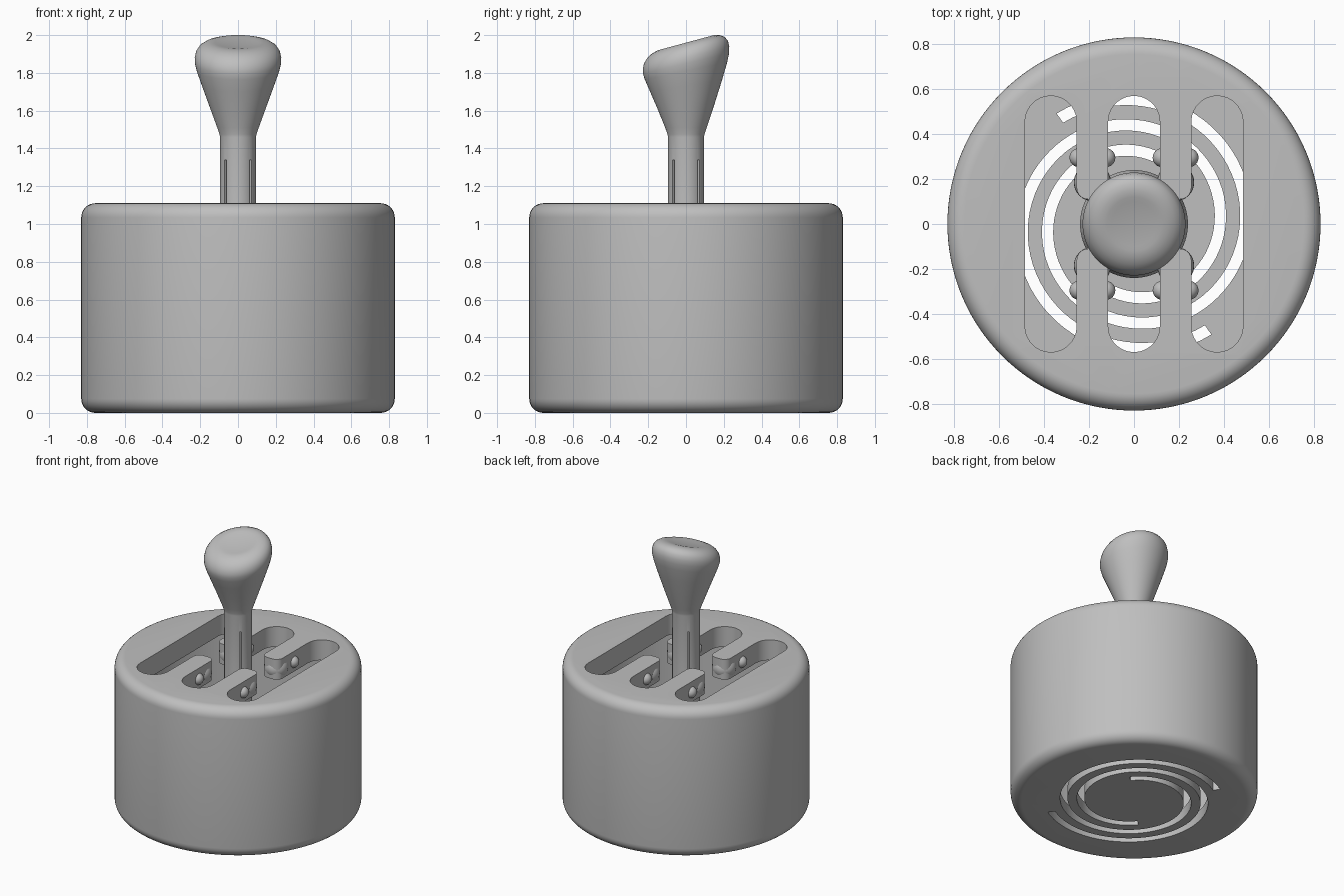
import bpy, bmesh, math
from mathutils import Matrix, Vector

cube = bpy.data.objects.get("Cube")
if cube:
    bpy.data.objects.remove(cube, do_unlink=True)

grey = bpy.data.materials.new("plain_grey")
grey.use_nodes = True
GREY = (0.52, 0.52, 0.52, 1)
grey.diffuse_color = GREY
grey.node_tree.nodes["Principled BSDF"].inputs["Base Color"].default_value = GREY

HEIGHT, RADIUS, FILLET = 1.11, 0.83, 0.075
FLOOR, LID = 0.08, 0.15


def make(name, bm):
    bmesh.ops.recalc_face_normals(bm, faces=bm.faces)
    mesh = bpy.data.meshes.new(name)
    bm.to_mesh(mesh)
    bm.free()
    mesh.materials.append(grey)
    ob = bpy.data.objects.new(name, mesh)
    bpy.context.collection.objects.link(ob)
    return ob


def smooth(ob):
    bpy.ops.object.select_all(action='DESELECT')
    ob.select_set(True)
    bpy.context.view_layer.objects.active = ob
    bpy.ops.object.shade_smooth_by_angle(angle=math.radians(35))


def lathe(name, profile, n=96):
    """Revolve (radius, z) points and cap both ends."""
    bm = bmesh.new()
    rings = [[bm.verts.new((r * math.cos(k * math.tau / n), r * math.sin(k * math.tau / n), z))
              for k in range(n)] for r, z in profile]
    for a, b in zip(rings, rings[1:]):
        for k in range(n):
            j = (k + 1) % n
            bm.faces.new((a[k], a[j], b[j], b[k]))
    bm.faces.new(rings[0])
    bm.faces.new(rings[-1])
    return make(name, bm)


def extrude(name, outline, z0, z1):
    """Prism from a flat outline."""
    bm = bmesh.new()
    face = bm.faces.new([bm.verts.new((x, y, z0)) for x, y in outline])
    top = bmesh.ops.extrude_face_region(bm, geom=[face])
    verts = [v for v in top["geom"] if isinstance(v, bmesh.types.BMVert)]
    bmesh.ops.translate(bm, verts=verts, vec=(0, 0, z1 - z0))
    return make(name, bm)


def cut(ob, cutter):
    mod = ob.modifiers.new("cut", 'BOOLEAN')
    mod.operation, mod.solver, mod.object = 'DIFFERENCE', 'EXACT', cutter
    bpy.context.view_layer.objects.active = ob
    ob.select_set(True)
    bpy.ops.object.modifier_apply(modifier=mod.name)
    bpy.data.objects.remove(cutter, do_unlink=True)


def stadium(cx, half_w, y0, y1, n=14):
    pts = []
    for cy, start in ((y1 - half_w, 0), (y0 + half_w, math.pi)):
        for k in range(n + 1):
            a = start + math.pi * k / n
            pts.append((cx + half_w * math.cos(a), cy + half_w * math.sin(a)))
    return pts


def arc(cx, cz, r, a0, a1, n=8):
    angles = [math.radians(a0 + (a1 - a0) * k / n) for k in range(n + 1)]
    return [(cx + r * math.cos(a), cz + r * math.sin(a)) for a in angles]


# Hollow round housing with filleted rims
core = RADIUS - FILLET
housing = lathe("housing", arc(core, FILLET, FILLET, -90, 0)
                + arc(core, HEIGHT - FILLET, FILLET, 0, 90), 128)
cut(housing, lathe("cavity", [(0.74, FLOOR), (0.74, HEIGHT - LID)], 128))

# Shift gate: three long slots joined by a cross slot
for x in (-0.37, 0, 0.37):
    cut(housing, extrude("slot", stadium(x, 0.115, -0.57, 0.57), 0.7, 1.3))


def cross_outline():
    # Widens at each finger so that the finger tips come out rounded
    half, tip, r = 0.37, 0.11, 0.05
    side = [(half, tip)]
    for fx in (0.185, -0.185):
        side += [(fx + 0.07, tip + r)]
        side += [(fx + 0.02 + r * math.cos(a), tip + r - r * math.sin(a))
                 for a in (math.pi * k / 12 for k in range(1, 7))]
        side += [(fx - 0.02 + r * math.cos(a), tip + r - r * math.sin(a))
                 for a in (math.pi * k / 12 for k in range(6, 12))]
        side += [(fx - 0.07, tip + r), (fx - 0.08, tip)]
    side[-1] = (-half, tip)
    return side + [(-x, -y) for x, y in side]


cut(housing, extrude("cross_slot", cross_outline(), 0.7, 1.3))

# Two-armed spiral opening in the floor
for turn in (0, math.pi):
    inner, outer = [], []
    steps = 90
    for k in range(steps + 1):
        d = 440 * k / steps
        a = math.radians(125 - d) + turn
        r = 0.575 - 0.00063 * d
        for pts, off in ((inner, -0.025), (outer, 0.025)):
            pts.append(((r + off) * math.cos(a), (r + off) * math.sin(a)))
    cut(housing, extrude("spiral", outer + inner[::-1], -0.1, 0.2))
smooth(housing)

# Stick with flared foot and slanted knob
shaft = [(0.24, FLOOR - 0.01), (0.24, 0.2), (0.22, 0.28), (0.17, 0.36), (0.115, 0.43),
         (0.095, 0.5), (0.095, 1.46)]
knob = [(0.098, 1.475), (0.11, 1.51), (0.15, 1.62), (0.19, 1.73), (0.218, 1.81),
        (0.228, 1.85), (0.229, 1.88), (0.222, 1.91), (0.205, 1.935), (0.18, 1.951),
        (0.15, 1.96), (0.12, 1.96), (0.1, 1.957), (0.03, 1.953)]
stick = lathe("stick", shaft + knob)
for v in stick.data.vertices:
    t = min(1, max(0, (v.co.z - 1.5) / 0.4))
    v.co.z += 0.27 * t * v.co.y

# Four narrow slits along the shaft
for k in range(4):
    bm = bmesh.new()
    bmesh.ops.create_cube(bm, size=1, matrix=Matrix.Rotation(math.radians(45 + 90 * k), 4, 'Z')
                          @ Matrix.Translation((0.1, 0, 0.95))
                          @ Matrix.Diagonal((0.06, 0.014, 0.78, 1)))
    cut(stick, make("slit", bm))
smooth(stick)


# Detent bumps on the gate fingers
def ball(name, centre, r):
    bm = bmesh.new()
    bmesh.ops.create_uvsphere(bm, u_segments=24, v_segments=14, radius=r,
                              matrix=Matrix.Translation(Vector(centre)))
    smooth(make(name, bm))


for sx in (-1, 1):
    for sy in (-1, 1):
        ball("finger_tip_bump", (sx * 0.185, sy * 0.185, 1.02), 0.083)
        for x in (0.125, 0.245):
            ball("finger_side_bump", (sx * x, sy * 0.295, 1.03), 0.042)
